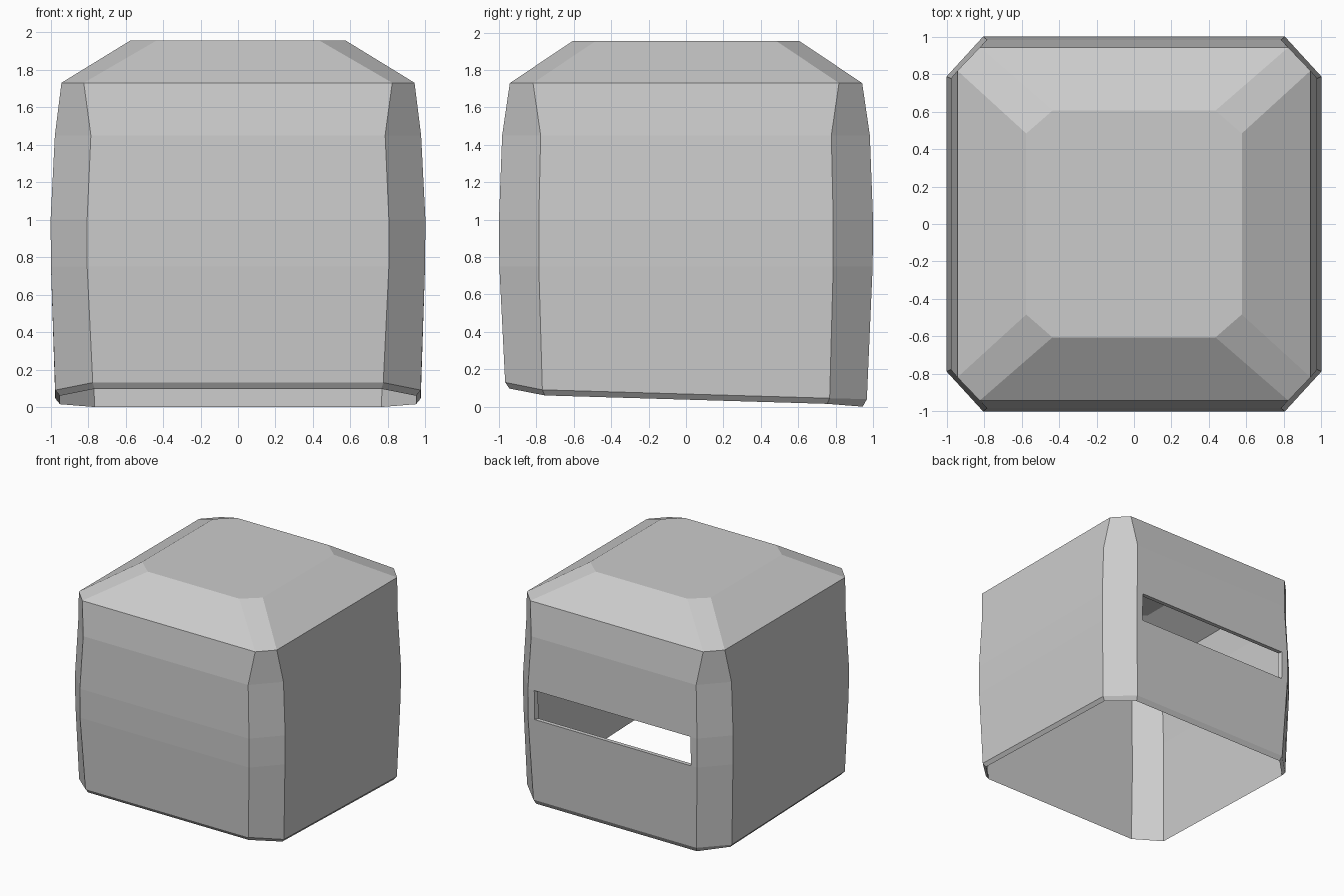
import bpy
import bmesh

cube = bpy.data.objects.get("Cube")
if cube:
    bpy.data.objects.remove(cube, do_unlink=True)

grey = bpy.data.materials.new("plain grey")
grey.use_nodes = True
COLOUR = (0.6, 0.6, 0.6, 1)
grey.diffuse_color = COLOUR
grey.node_tree.nodes["Principled BSDF"].inputs["Base Color"].default_value = COLOUR

WALL = 0.035
SLOT = 0.925  # slot width as a share of the back panel

# Outer sections: half width, front panel half width, half depth, side panel half depth, height
outer = [
    (0.575, 0.435, 0.605, 0.483, 1.955),
    (0.942, 0.823, 0.942, 0.818, 1.73),
    (0.977, 0.785, 0.983, 0.777, 1.45),
    (1.0, 0.805, 1.0, 0.787, 1.0),
    (0.998, 0.805, 0.998, 0.787, 0.75),
]
# Rim heights: front, front of sides, back of sides, back
rim_outer = (0.975, 0.775, 0.967, 0.768, (0.13, 0.09, 0.045, 0.04))
rim_inner = (0.95, 0.765, 0.945, 0.755, (0.097, 0.06, 0.015, 0.0))


def section(hx, cx, hy, cy, z):
    """Chamfered rectangle, with the back edge split for the slot."""
    f, fs, bs, b = z if isinstance(z, tuple) else (z,) * 4
    s = cx * SLOT
    return [(-cx, -hy, f), (cx, -hy, f), (hx, -cy, fs), (hx, cy, bs),
            (cx, hy, b), (s, hy, b), (-s, hy, b), (-cx, hy, b),
            (-hx, cy, bs), (-hx, -cy, fs)]


def inset(hx, cx, hy, cy, z):
    """The same section on the inside of the wall."""
    c = WALL * 0.4
    drop = WALL if z > 1.9 else WALL * 0.5 if z > 1.7 else 0
    return hx - WALL, cx - c, hy - WALL, cy - c, z - drop


# Loft down the outside, round the rim and up the inside
sections = outer + [rim_outer, rim_inner] + [inset(*s) for s in reversed(outer)]
bm = bmesh.new()
rings = [[bm.verts.new(p) for p in section(*s)] for s in sections]
count = len(rings[0])
slot_side = 5
slot_out = 3
slot_in = len(sections) - 2 - slot_out
for r, (a, b) in enumerate(zip(rings, rings[1:])):
    for i in range(count):
        j = (i + 1) % count
        if i == slot_side and r in (slot_out, slot_in - 0):
            continue
        bm.faces.new((a[i], b[i], b[j], a[j]))
bm.faces.new(rings[0])
bm.faces.new(rings[-1])


# Slot lining through the back wall
def opening(upper, lower):
    i, j = slot_side, slot_side + 1
    return [upper[i], upper[j], lower[j], lower[i]]


hole_out = opening(rings[slot_out], rings[slot_out + 1])
hole_in = opening(rings[slot_in + 1], rings[slot_in])
for k in range(4):
    n = (k + 1) % 4
    bm.faces.new((hole_out[k], hole_out[n], hole_in[n], hole_in[k]))

bmesh.ops.recalc_face_normals(bm, faces=bm.faces)
mesh = bpy.data.meshes.new("hollow_shell")
bm.to_mesh(mesh)
bm.free()
mesh.materials.append(grey)
shell = bpy.data.objects.new("hollow_shell", mesh)
bpy.context.collection.objects.link(shell)
